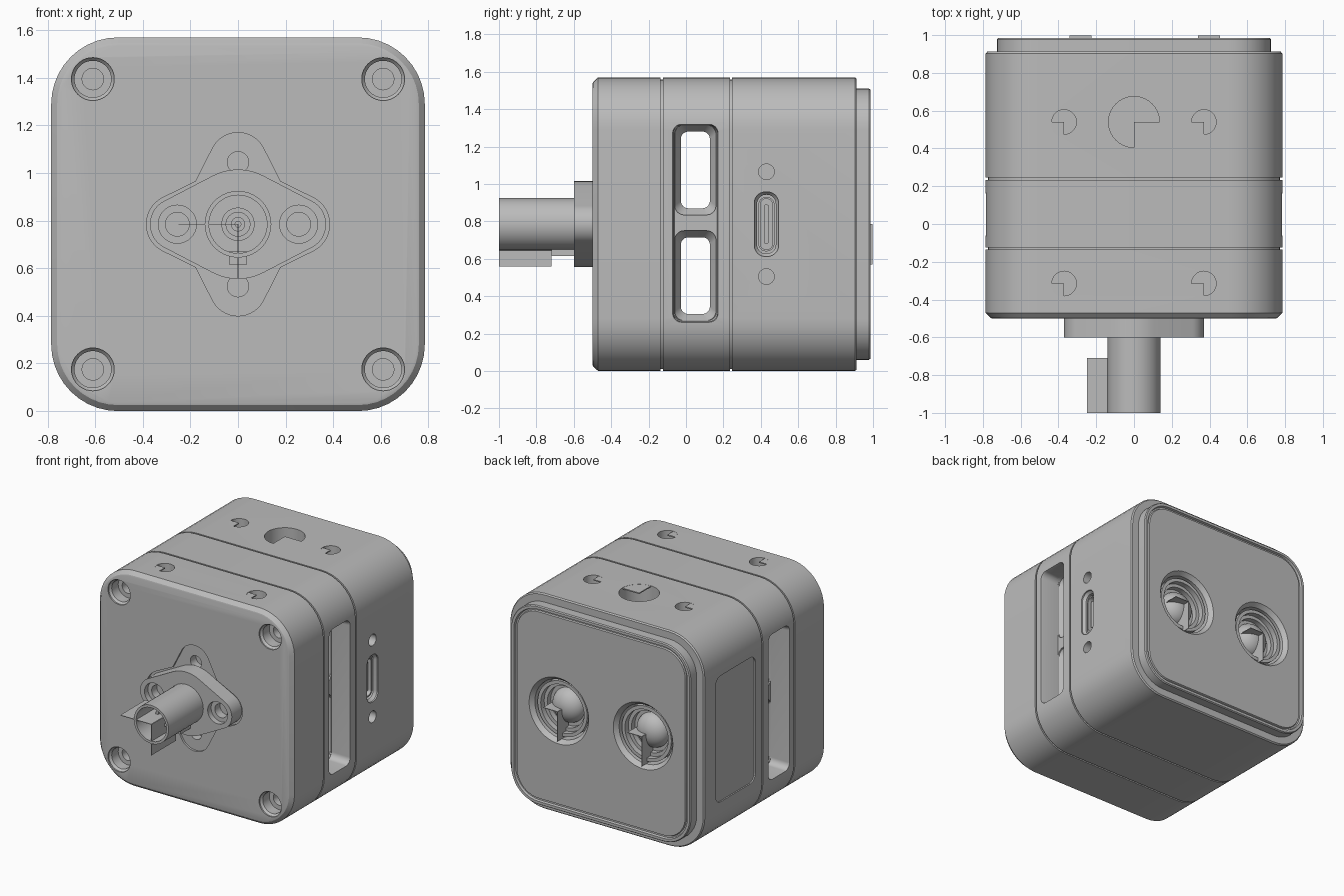
import bpy, bmesh
from math import sin, cos, pi, radians
from mathutils import Vector
from mathutils.geometry import convex_hull_2d

cube = bpy.data.objects.get("Cube")
if cube:
    bpy.data.objects.remove(cube, do_unlink=True)

grey = bpy.data.materials.new("metal_grey")
grey.use_nodes = True
COLOUR = (0.5, 0.5, 0.5, 1)
grey.diffuse_color = COLOUR
grey.node_tree.nodes["Principled BSDF"].inputs["Base Color"].default_value = COLOUR

MID = 0.785          # height of the centre line
SIZE = 1.57
parts = []


# ---- outlines ----
def circle(u, v, r, n=40):
    return [(u + r * cos(2 * pi * i / n), v + r * sin(2 * pi * i / n)) for i in range(n)]


def rounded(u, v, w, h, r, n=10):
    pts = []
    for k, (su, sv) in enumerate([(1, 1), (-1, 1), (-1, -1), (1, -1)]):
        for i in range(n + 1):
            a = pi / 2 * (k + i / n)
            pts.append((u + su * (w / 2 - r) + r * cos(a), v + sv * (h / 2 - r) + r * sin(a)))
    return pts


def hull(discs):
    pts = [Vector(p) for d in discs for p in circle(*d, 64)]
    return [tuple(pts[i]) for i in convex_hull_2d(pts)]


def quadrant(u, v, r, start, n=10):
    return [(u, v)] + [(u + r * cos(start + pi / 2 * i / n), v + r * sin(start + pi / 2 * i / n))
                       for i in range(n + 1)]


# ---- solids: skin a row of outlines placed along one axis ----
def loft(name, axis, rings, keep=True):
    place = {"x": lambda u, v, t: (t, u, v),
             "y": lambda u, v, t: (u, t, v),
             "z": lambda u, v, t: (u, v, t)}[axis]
    bm = bmesh.new()
    rows = [[bm.verts.new(place(u, v, t)) for u, v in outline] for outline, t in rings]
    for a, b in zip(rows, rows[1:]):
        n = len(a)
        for i in range(n):
            bm.faces.new((a[i], a[(i + 1) % n], b[(i + 1) % n], b[i]))
    bm.faces.new(rows[0])
    bm.faces.new(rows[-1])
    bmesh.ops.recalc_face_normals(bm, faces=bm.faces)
    mesh = bpy.data.meshes.new(name)
    bm.to_mesh(mesh)
    bm.free()
    mesh.materials.append(grey)
    ob = bpy.data.objects.new(name, mesh)
    bpy.context.collection.objects.link(ob)
    if keep:
        parts.append(ob)
    else:
        ob.hide_render = True
    return ob


def turned(name, axis, u, v, profile, keep=True):
    return loft(name, axis, [(circle(u, v, r), t) for r, t in profile], keep)


def box(name, lo, hi):
    rect = [(lo[0], lo[2]), (hi[0], lo[2]), (hi[0], hi[2]), (lo[0], hi[2])]
    return loft(name, "y", [(rect, lo[1]), (rect, hi[1])])


def cut(targets, cutters):
    for ob in targets:
        for c in cutters:
            m = ob.modifiers.new("cut", "BOOLEAN")
            m.operation, m.solver, m.object = "DIFFERENCE", "EXACT", c
        graph = bpy.context.evaluated_depsgraph_get()
        mesh = bpy.data.meshes.new_from_object(ob.evaluated_get(graph))
        ob.modifiers.clear()
        ob.data = mesh
    for c in cutters:
        bpy.data.objects.remove(c, do_unlink=True)


# ---- case sections, with thin seams between them ----
def shell(inset, r=0.28):
    return rounded(0, MID, SIZE - 2 * inset, SIZE - 2 * inset, r - inset)


SEAM, LIP = 0.012, 0.006
front = loft("front_case", "y", [
    (shell(0.035), -0.5), (shell(0.025), -0.497), (shell(0), -0.47),
    (shell(0), -0.13 - LIP), (shell(SEAM), -0.13 - LIP), (shell(SEAM), -0.13)])
middle = loft("middle_case", "y", [
    (shell(SEAM), -0.13), (shell(SEAM), -0.13 + LIP), (shell(0), -0.13 + LIP),
    (shell(0), 0.24 - LIP), (shell(SEAM), 0.24 - LIP), (shell(SEAM), 0.24)])
rear = loft("rear_case", "y", [
    (shell(SEAM), 0.24), (shell(SEAM), 0.24 + LIP), (shell(0), 0.24 + LIP),
    (shell(0), 0.903), (shell(0.008), 0.912)])
back = loft("back_plate", "y", [
    (shell(0.06), 0.9), (shell(0.06), 0.978), (shell(0.066), 0.986),
    (shell(0.085), 0.986), (shell(0.09), 0.97), (shell(0.1), 0.97), (shell(0.105), 0.98)])

# ---- front face: corner screw wells, flange recess, small holes ----
cutters = [turned("well", "y", sx * 0.61, MID + sz * 0.61,
                  [(0.09, -0.55), (0.09, -0.49), (0.077, -0.475), (0.077, -0.4),
                   (0.045, -0.4), (0.045, -0.3)], False)
           for sx in (-1, 1) for sz in (-1, 1)]
for discs in ([(0, MID, 0.24), (-0.26, MID, 0.125), (0.26, MID, 0.125)],
              [(0, MID, 0.24), (0, MID - 0.265, 0.12), (0, MID + 0.265, 0.12)]):
    outline = hull(discs)
    cutters.append(loft("recess", "y", [(outline, -0.55), (outline, -0.485)], False))
cutters += [turned("hole", "y", 0, MID + s * 0.26, [(0.045, -0.55), (0.045, -0.42)], False)
            for s in (-1, 1)]
# top screw holes
cutters += [turned("top_hole", "z", s * 0.37, -0.315, [(0.065, 1.6), (0.065, 1.45)], False)
            for s in (-1, 1)]
cut([front], cutters)

# ---- side windows through the middle section, split by a crossbar ----
cutters = []
for s in (-1, 1):
    cutters.append(loft("pocket", "x", [
        (rounded(0.05, 0.79, 0.25, 1.07, 0.05), s * 0.8),
        (rounded(0.05, 0.79, 0.235, 1.05, 0.045), s * 0.77),
        (rounded(0.05, 0.79, 0.225, 1.04, 0.045), s * 0.64)], False))
for z, h in ((1.075, 0.41), (0.51, 0.41)):
    wide, narrow = rounded(0.05, z, 0.22, h + 0.07, 0.05), rounded(0.05, z, 0.155, h, 0.04)
    cutters.append(loft("window", "x", [
        (wide, -0.66), (wide, -0.63), (narrow, -0.58),
        (narrow, 0.58), (wide, 0.63), (wide, 0.66)], False))
cut([middle], cutters)

# ---- rear section: top holes, port, side panel ----
cutters = [turned("top_hole", "z", s * 0.37, 0.54, [(0.065, 1.6), (0.065, 1.45)], False)
           for s in (-1, 1)]
cutters.append(turned("top_hole", "z", 0, 0.54, [(0.135, 1.6), (0.135, 1.38)], False))
cutters.append(loft("port", "x", [
    (rounded(0.43, MID, 0.13, 0.345, 0.06), 0.82), (rounded(0.43, MID, 0.13, 0.345, 0.06), 0.775),
    (rounded(0.43, MID, 0.1, 0.315, 0.048), 0.755), (rounded(0.43, MID, 0.1, 0.315, 0.048), 0.65)],
    False))
cutters += [turned("side_hole", "x", 0.43, MID + s * 0.28, [(0.042, 0.82), (0.042, 0.7)], False)
            for s in (-1, 1)]
panel = rounded(0.55, MID, 0.46, 0.92, 0.06)
cutters.append(loft("panel", "x", [(panel, -0.82), (panel, -0.775)], False))
cut([rear], cutters)

# port socket: hollow ring and tongue
loft("port_ring", "x", [
    (rounded(0.43, MID, 0.085, 0.29, 0.04), 0.64), (rounded(0.43, MID, 0.085, 0.29, 0.04), 0.75),
    (rounded(0.43, MID, 0.065, 0.27, 0.03), 0.75), (rounded(0.43, MID, 0.065, 0.27, 0.03), 0.66)])
tongue = rounded(0.43, MID, 0.025, 0.21, 0.01)
loft("port_tongue", "x", [(tongue, 0.65), (tongue, 0.74)])

# ---- lenses ----
LENS_X = 0.34
cut([rear, back], [turned("lens_well", "y", s * LENS_X, MID,
                          [(0.245, 1.05), (0.245, 0.985), (0.215, 0.95), (0.215, 0.8)], False)
                   for s in (-1, 1)])
for s, side in ((-1, "right"), (1, "left")):
    x = s * LENS_X
    turned(side + "_lens_barrel", "y", x, MID, [
        (0.2, 0.79), (0.2, 0.94), (0.175, 0.94), (0.175, 0.9), (0.15, 0.9), (0.15, 0.86)])
    turned(side + "_lens_glass", "y", x, MID,
           [(0.125 * cos(pi / 2 * i / 11), 0.85 + 0.1 * sin(pi / 2 * i / 11)) for i in range(11)])
    box(side + "_lens_fin_across", (x, 0.87, MID - 0.002), (x + 0.115, 0.997, MID + 0.002))
    box(side + "_lens_fin_down", (x - 0.002, 0.87, 0.57), (x + 0.002, 0.997, MID))

# quarter covers over the top holes
for x, y, r, start in [(-0.37, -0.315, 0.065, pi), (0.37, -0.315, 0.065, pi),
                       (-0.37, 0.54, 0.065, pi), (0.37, 0.54, 0.065, pi),
                       (0, 0.54, 0.135, 1.5 * pi)]:
    pie = quadrant(x, y, r, start)
    loft("hole_cover", "z", [(pie, 1.561), (pie, 1.569)])

# ---- connector: flange, barrel, pin and key ----
outline = hull([(0, MID, 0.23), (-0.26, MID, 0.11), (0.26, MID, 0.11)])
flange = loft("connector_flange", "y", [(outline, -0.6), (outline, -0.48)])
cut([flange], [turned("flange_hole", "y", s * 0.255, MID,
                      [(0.08, -0.65), (0.08, -0.56), (0.05, -0.56), (0.05, -0.5)], False)
               for s in (-1, 1)])
turned("connector_barrel", "y", 0, MID, [
    (0.14, -0.59), (0.14, -1), (0.122, -1), (0.122, -0.68), (0.07, -0.68), (0.07, -0.85),
    (0.05, -0.85), (0.05, -0.7), (0.03, -0.7), (0.03, -0.82), (0.012, -0.82), (0.012, -0.75)])
box("connector_key", (-0.038, -0.72, 0.615), (0.038, -0.59, 0.67))
box("connector_fin_across", (-0.25, -1, MID - 0.002), (0, -0.71, MID + 0.002))
box("connector_fin_down", (-0.002, -1, 0.56), (0.002, -0.72, MID))

# ---- smooth round surfaces, keep edges sharp ----
bpy.ops.object.select_all(action="DESELECT")
for ob in parts:
    ob.select_set(True)
bpy.context.view_layer.objects.active = parts[0]
bpy.ops.object.shade_smooth_by_angle(angle=radians(25))
